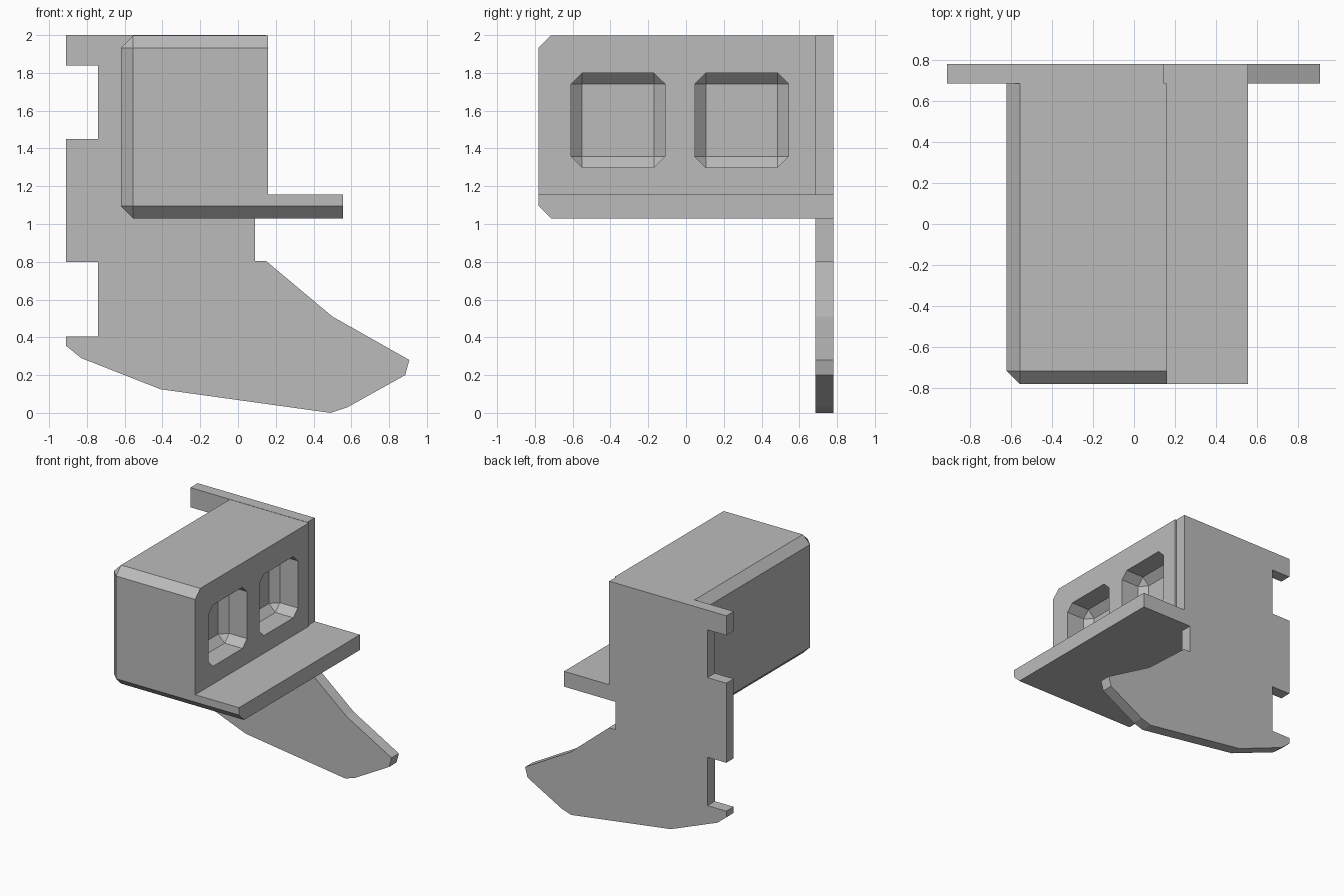
import bpy
import bmesh
from mathutils import Vector

default = bpy.data.objects.get("Cube")
if default:
    bpy.data.objects.remove(default, do_unlink=True)

grey = bpy.data.materials.new("plain_grey")
grey.use_nodes = True
grey.diffuse_color = (0.5, 0.5, 0.5, 1)
grey.node_tree.nodes["Principled BSDF"].inputs["Base Color"].default_value = (0.5, 0.5, 0.5, 1)


def finish(name, bm):
    bmesh.ops.recalc_face_normals(bm, faces=bm.faces)
    mesh = bpy.data.meshes.new(name)
    bm.to_mesh(mesh)
    bm.free()
    mesh.materials.append(grey)
    obj = bpy.data.objects.new(name, mesh)
    bpy.context.collection.objects.link(obj)
    return obj


def block(name, low, high, chamfer=0):
    """Box between two corners, with optional flat chamfers on every edge."""
    low, high = Vector(low), Vector(high)
    bm = bmesh.new()
    bmesh.ops.create_cube(bm, size=1)
    bmesh.ops.scale(bm, vec=high - low, verts=bm.verts)
    bmesh.ops.translate(bm, vec=(low + high) / 2, verts=bm.verts)
    if chamfer:
        bmesh.ops.bevel(bm, geom=bm.edges[:], offset=chamfer, segments=1,
                        affect='EDGES', clamp_overlap=True)
    return finish(name, bm)


def cut(target, *args):
    cutter = block(*args)
    cutter.hide_render = True
    bpy.context.view_layer.objects.active = target
    mod = target.modifiers.new("cut", 'BOOLEAN')
    mod.operation = 'DIFFERENCE'
    mod.solver = 'EXACT'
    mod.object = cutter
    bpy.ops.object.modifier_apply(modifier=mod.name)
    bpy.data.objects.remove(cutter, do_unlink=True)


# Housing with a side shelf, carved from one chamfered block
housing = block("housing_and_shelf", (-0.62, -0.78, 1.03), (1, 1, 1.998), 0.065)
cut(housing, "shelf_end", (0.555, -2, 0), (2, 2, 3))
cut(housing, "shelf_step", (0.16, -2, 1.155), (2, 2, 3))
cut(housing, "back_end", (-2, 0.78, 0), (2, 2, 3))
cut(housing, "plate_seat", (-2, 0.685, 1.155), (2, 2, 3))
cut(housing, "lower_plate_seat", (-2, 0.685, 0), (0.09, 2, 3))

# Two chamfered pockets in the side wall
for y in (-0.36, 0.295):
    cut(housing, "pocket", (-0.06, y - 0.248, 1.30), (0.44, y + 0.248, 1.80), 0.058)

# Notched back plate with a swept foot
outline = [(-0.91, 2), (-0.91, 1.84), (-0.74, 1.84), (-0.74, 1.45),
           (-0.91, 1.45), (-0.91, 0.8), (-0.74, 0.8), (-0.74, 0.405),
           (-0.91, 0.405), (-0.91, 0.355), (-0.83, 0.29), (-0.41, 0.125),
           (0.49, 0), (0.58, 0.03), (0.885, 0.2), (0.907, 0.28),
           (0.5, 0.51), (0.15, 0.803), (0.09, 0.803), (0.09, 1.155),
           (0.147, 1.155), (0.147, 2)]
bm = bmesh.new()
face = bm.faces.new([bm.verts.new((x, 0.685, z)) for x, z in outline])
swept = bmesh.ops.extrude_face_region(bm, geom=[face])["geom"]
bmesh.ops.translate(bm, vec=(0, 0.095, 0),
                    verts=[v for v in swept if isinstance(v, bmesh.types.BMVert)])
finish("back_plate", bm)
